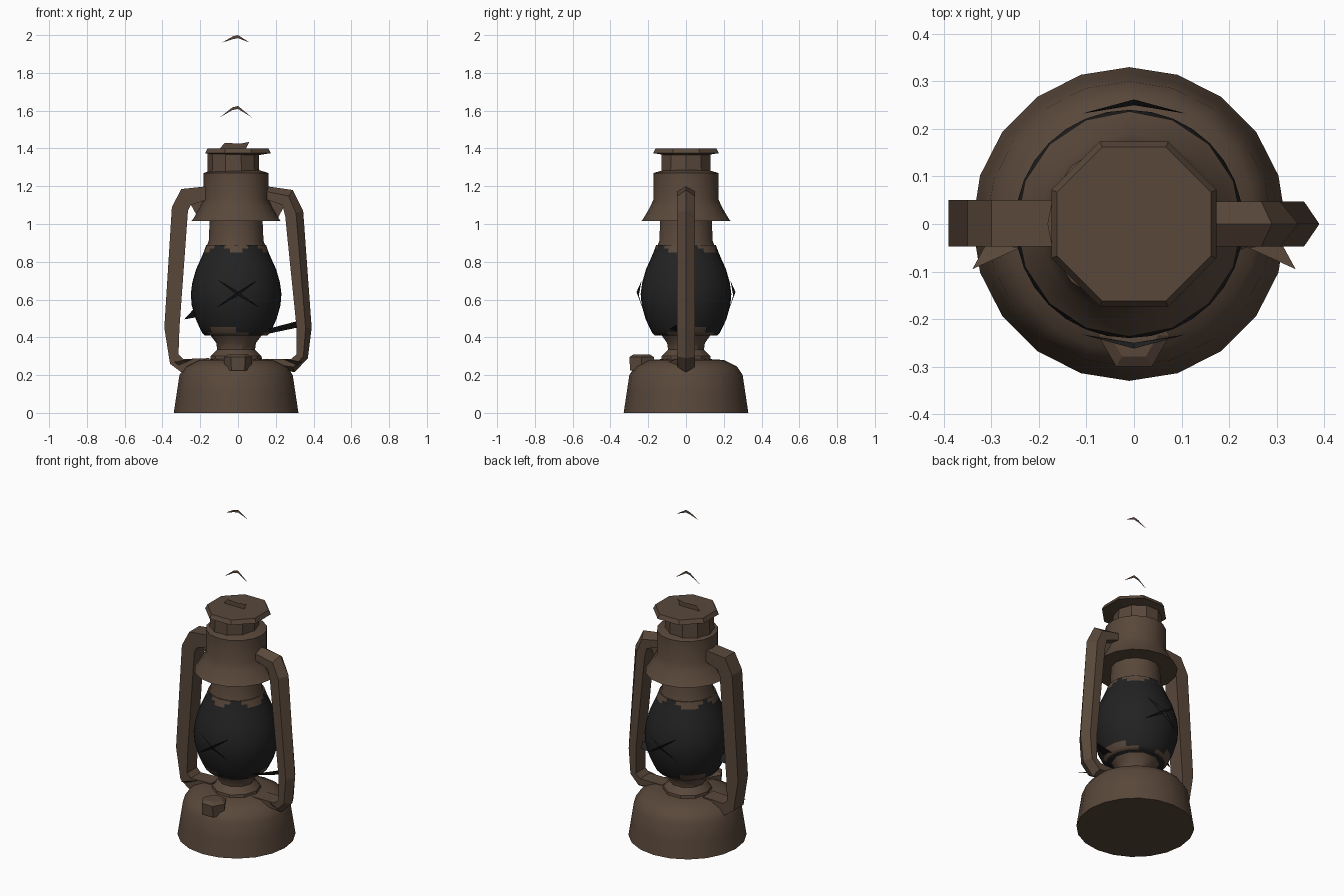
import bpy, bmesh, math
from mathutils import Vector

cube = bpy.data.objects.get("Cube")
if cube:
    bpy.data.objects.remove(cube, do_unlink=True)


def material(name, rgb):
    mat = bpy.data.materials.new(name)
    mat.use_nodes = True
    mat.diffuse_color = (*rgb, 1)
    mat.node_tree.nodes["Principled BSDF"].inputs["Base Color"].default_value = (*rgb, 1)
    return mat


BROWN = material("weathered brown metal", (0.1, 0.064, 0.043))
BLACK = material("sooty black glass", (0.016, 0.016, 0.016))
CX = -0.01  # axis of the body


def finish(name, bm, mats, smooth=None):
    bmesh.ops.recalc_face_normals(bm, faces=bm.faces)
    mesh = bpy.data.meshes.new(name)
    bm.to_mesh(mesh)
    bm.free()
    obj = bpy.data.objects.new(name, mesh)
    bpy.context.collection.objects.link(obj)
    for m in mats:
        mesh.materials.append(m)
    if smooth:
        bpy.ops.object.select_all(action='DESELECT')
        obj.select_set(True)
        bpy.context.view_layer.objects.active = obj
        bpy.ops.object.shade_smooth_by_angle(angle=math.radians(smooth))
    return obj


def skin(bm, rings):
    """Join closed rings of points and cap both ends."""
    rows = [[bm.verts.new(p) for p in ring] for ring in rings]
    n = len(rows[0])
    for a, b in zip(rows, rows[1:]):
        for i in range(n):
            j = (i + 1) % n
            bm.faces.new((a[i], a[j], b[j], b[i]))
    bm.faces.new(rows[0][::-1])
    bm.faces.new(rows[-1])


def lathe(name, profile, segs, mats=(BROWN,), smooth=35, cx=CX, cy=0, turn=0.0):
    bm = bmesh.new()
    angles = [math.tau * (i + turn) / segs for i in range(segs)]
    skin(bm, [[(cx + r * math.cos(a), cy + r * math.sin(a), z) for a in angles]
              for r, z in profile])
    return finish(name, bm, mats, smooth)


def frame_arm(name, pairs, section):
    """Sweep a section (t from inner to outer edge, y) along edge pairs."""
    bm = bmesh.new()
    skin(bm, [[(i[0] + t * (o[0] - i[0]), y, i[1] + t * (o[1] - i[1]))
               for t, y in section] for o, i in pairs])
    return finish(name, bm, (BROWN,))


def shard(name, points, mat=BROWN):
    bm = bmesh.new()
    bm.faces.new([bm.verts.new(p) for p in points])
    return finish(name, bm, (mat,))


# Fuel tank and burner neck
lathe("fuel_tank", [(.33, 0), (.315, .1), (.3, .2), (.27, .245), (.2, .28), (.12, .285)], 20)
lathe("burner_neck", [(.14, .26), (.135, .3), (.1, .335), (.105, .37), (.135, .41), (.17, .42)], 10)
lathe("filler_cap", [(.07, .225), (.075, .295), (.05, .31)], 6, smooth=None, cx=0, cy=-.235)

# Glass globe with ragged metal rims
globe = lathe("globe", [(.165, .41), (.18, .425), (.195, .455), (.215, .5), (.235, .57), (.24, .63),
                        (.232, .69), (.212, .76), (.185, .82), (.172, .85), (.165, .87),
                        (.158, .89)], 32, (BROWN, BLACK), 50)
for f in globe.data.polygons:
    c = f.center
    a = math.atan2(c.y, c.x - CX)
    low = .43 + .025 * math.sin(3 * a + 1)
    high = .865 + .02 * math.sin(5 * a)
    f.material_index = int(low < c.z < high)

# Chimney, hood and cap
lathe("globe_collar", [(.165, .86), (.145, .91), (.14, 1.02)], 14)
lathe("hood", [(.14, 1.015), (.237, 1.015), (.225, 1.03), (.19, 1.09), (.172, 1.13),
               (.172, 1.27), (.12, 1.285)], 16)
lathe("chimney_neck", [(.138, 1.27), (.135, 1.38)], 10, cx=-.025)
lathe("cap", [(.12, 1.365), (.188, 1.375), (.175, 1.4)], 8, smooth=None, cx=0, turn=.5)

# Side frame arms: flat on one side, ridged on the other
frame_arm("right_frame_arm",
          [((-.15, .25), (-.15, .29)), ((-.3, .215), (-.29, .285)), ((-.36, .26), (-.315, .31)),
           ((-.39, .45), (-.31, .45)), ((-.35, 1.09), (-.265, 1.07)),
           ((-.3, 1.185), (-.25, 1.1)), ((-.16, 1.2), (-.16, 1.13))],
          [(0, -.047), (1, -.047), (1, .05), (0, .05)])
frame_arm("left_frame_arm",
          [((.13, .25), (.13, .285)), ((.3, .215), (.28, .285)), ((.37, .29), (.31, .31)),
           ((.39, .45), (.31, .45)), ((.345, 1.07), (.25, 1.04)),
           ((.29, 1.18), (.235, 1.1)), ((.15, 1.2), (.15, 1.13))],
          [(0, -.047), (.6, -.047), (1, 0), (.6, .047), (0, .047)])

# Gussets and broken guard pieces mirrored across the lamp
for side, label in ((1, "left"), (-1, "right")):
    shard(label + "_hood_gusset", [(side * .15, 0, 1.14), (side * .27, 0, 1.14),
                                   (side * .21, 0, 1.03)])
    shard(label + "_tank_tab", [(side * .31, -.04, .25), (side * .34, -.095, .27),
                                (side * .24, -.05, .285)])
for side, label in ((-1, "front"), (1, "back")):
    for k in (-1, 1):
        shard(label + "_guard_wire", [(k * -.1, side * .235, .7), (0, side * .262, .64),
                                      (k * .11, side * .232, .56), (0, side * .25, .622)], BLACK)
shard("left_guard_spike", [(.12, -.1, .435), (.35, 0, .495), (.33, 0, .455), (.14, 0, .415)], BLACK)
shard("right_guard_spike", [(-.2, 0, .58), (-.225, -.06, .56), (-.285, -.02, .495),
                            (-.2, 0, .51)], BLACK)

# Remaining slivers of the carrying handle
for name, z, drop, half in (("handle_top", 2.0, .04, .075), ("handle_middle", 1.625, .06, .085)):
    shard(name, [(-.01 - half, 0, z - drop), (-.03, 0, z - .008), (0, 0, z),
                 (half - .012, 0, z - drop), (0, 0, z - .016), (-.03, 0, z - .022)])
shard("handle_stub", [(-.1, 0, 1.395), (-.07, 0, 1.43), (.01, 0, 1.425), (.06, 0, 1.435),
                      (.04, 0, 1.395)])
